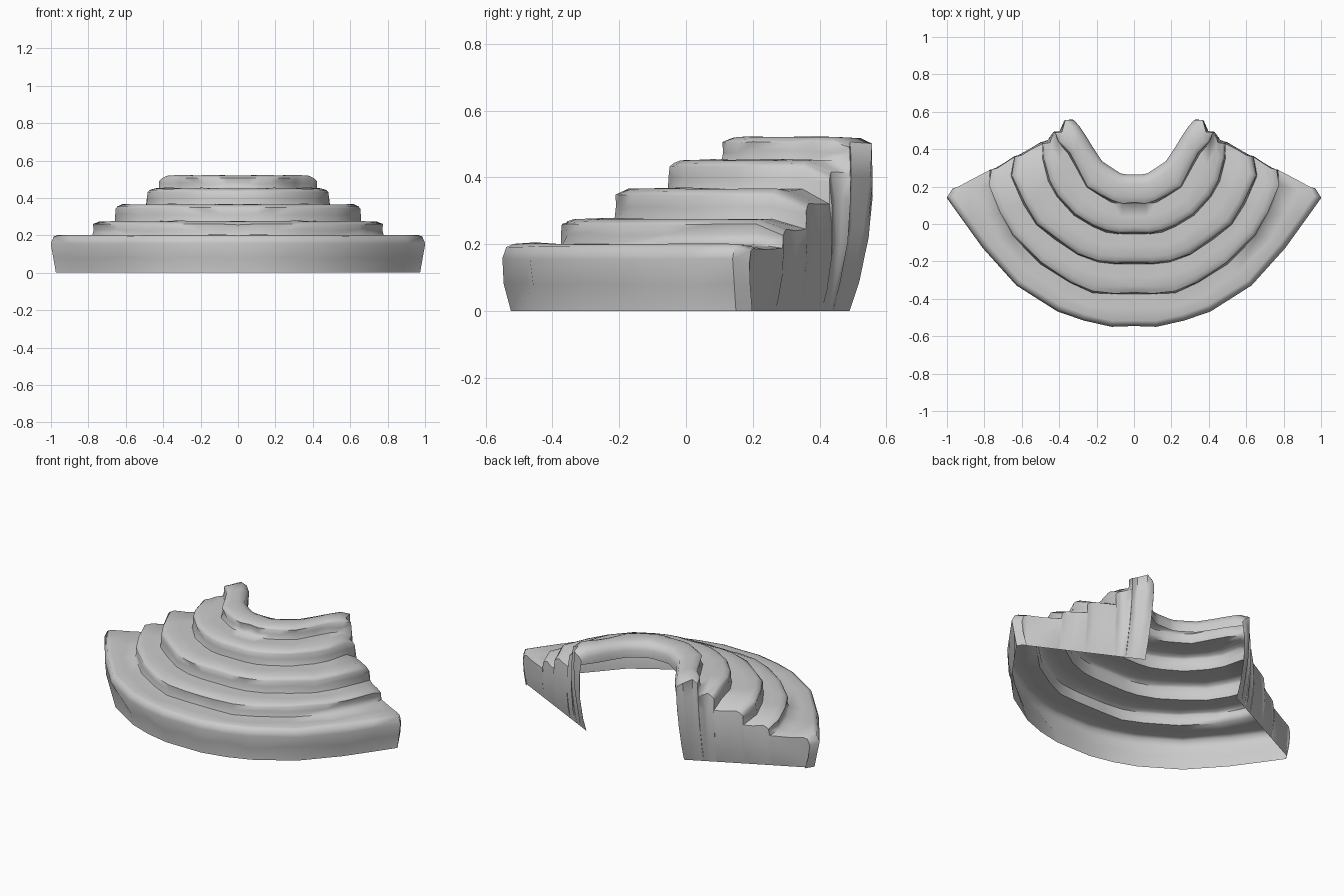
import bpy, random
from mathutils import Vector

if "Cube" in bpy.data.objects:
    bpy.data.objects.remove(bpy.data.objects["Cube"])

random.seed(4)
CENTRE = Vector((0, 0.5))

# Right half of each step's outer edge seen from above, front to back
EDGES = [
    [(0, -.552), (.12, -.552), (.27, -.52), (.41, -.468), (.63, -.33), (.81, -.13), (.91, .01), (1.0, .14), (.97, .19)],
    [(0, -.37), (.10, -.37), (.22, -.365), (.34, -.31), (.50, -.21), (.65, -.06), (.72, .06), (.775, .21), (.765, .29)],
    [(0, -.21), (.10, -.21), (.19, -.20), (.30, -.16), (.42, -.08), (.52, .0), (.59, .11), (.655, .26), (.635, .36)],
    [(0, -.05), (.08, -.05), (.15, -.04), (.22, -.01), (.32, .05), (.41, .15), (.455, .23), (.485, .35), (.485, .43)],
    [(0, .11), (.06, .11), (.12, .12), (.18, .155), (.25, .20), (.31, .31), (.35, .38), (.405, .44), (.42, .49)],
]
INNER = [(0, .265), (.04, .265), (.07, .27), (.11, .295), (.17, .335), (.22, .41), (.25, .46), (.29, .52), (.32, .555)]
TOPS = [0, .20, .275, .365, .45, .52]
SLUMP = [.012, .03, .045, .035, .015]     # worn ends of the steps


def row(edge, inward, z, dent=0.0, jitter=0.0, slump=0.0):
    """One horizontal line of points, moved towards the centre of the curve."""
    pts = []
    for i, (x, y) in enumerate(edge):
        p = Vector((x, y))
        d = inward + (dent if i % 2 == 0 and i < 8 else 0)
        p += (CENTRE - p).normalized() * (d + random.uniform(-jitter, jitter))
        zz = z + random.uniform(-jitter, jitter) - (slump if i == 8 else 0)
        pts.append(Vector((0 if i == 0 else p.x, min(p.y, .557), max(zz, 0))))
    return pts


def make_half(name, verts, faces):
    """Mesh of the right half, mirrored to the left, with soft shading."""
    mesh = bpy.data.meshes.new(name)
    mesh.from_pydata(verts, [], faces)
    mesh.update()
    ob = bpy.data.objects.new(name, mesh)
    bpy.context.collection.objects.link(ob)
    mod = ob.modifiers.new("mirror", 'MIRROR')
    mod.use_clip = True
    bpy.ops.object.select_all(action='DESELECT')
    ob.select_set(True)
    bpy.context.view_layer.objects.active = ob
    bpy.ops.object.modifier_apply(modifier=mod.name)
    bpy.ops.object.shade_smooth_by_angle(angle=1.1)
    return ob


def grid(rows, flip=False):
    n = len(rows[0])
    faces = []
    for r in range(len(rows) - 1):
        for c in range(n - 1):
            f = (r * n + c, r * n + c + 1, (r + 1) * n + c + 1, (r + 1) * n + c)
            faces.append(f[::-1] if flip else f)
    return [p for line in rows for p in line], faces


# Stone steps: dented riser, rounded lip and hollowed tread for each level
rows = []
for k, edge in enumerate(EDGES):
    low, top = TOPS[k], TOPS[k + 1]
    h, j, s = top - low, .005, SLUMP[k]
    first = k == 0
    rows.append(row(edge, .028 if first else -.004, low, slump=0 if first else SLUMP[k - 1]))
    rows.append(row(edge, .008 if first else .0, low + h * .4, dent=.03 if first else .012, jitter=j, slump=s * .5))
    rows.append(row(edge, .0, low + h * .78, dent=.004, jitter=.003, slump=s))
    rows.append(row(edge, .014, top - .008, jitter=.002, slump=s))
    rows.append(row(edge, .036, top, jitter=.002, slump=s))
    if k < 4:
        # worn hollow in the middle of the tread
        nxt = EDGES[k + 1]
        mid = [((a[0] + b[0]) / 2, (a[1] + b[1]) / 2) for a, b in zip(edge, nxt)]
        rows.append(row(mid, .01, top, jitter=.006, slump=s))
# Rounded inner rim of the top step
rows.append(row(INNER, -.05, .52, jitter=.003, slump=.02))
rows.append(row(INNER, -.016, .508, slump=.03))
rows.append(row(INNER, .0, .475, slump=.02))
rows.append(row(INNER, -.002, .43))
make_half("curved_steps", *grid(rows))

# End walls: from the ends of the steps down to a straight line on the ground
outer, inner = Vector((.95, .18, 0)), Vector((.33, .49, 0))
ends = [r[-1] for r in rows]
x0, x1 = ends[0].x, ends[-1].x
wall = []
for t in (0, .2, .5, .8, 1):
    line, best = [], 0
    for p in ends:
        best = max(best, min(1, (x0 - p.x) / (x0 - x1)))
        g = outer.lerp(inner, best)
        q = p.lerp(g, t)
        if 0 < t < 1:
            bulge = .03 * t * (1 - t) * 4 * best
            q += Vector((.3, .8, 0)) * (bulge + random.uniform(-.002, .002))
        line.append(q)
    wall.append(line)
make_half("end_walls", *grid(wall, flip=True))
